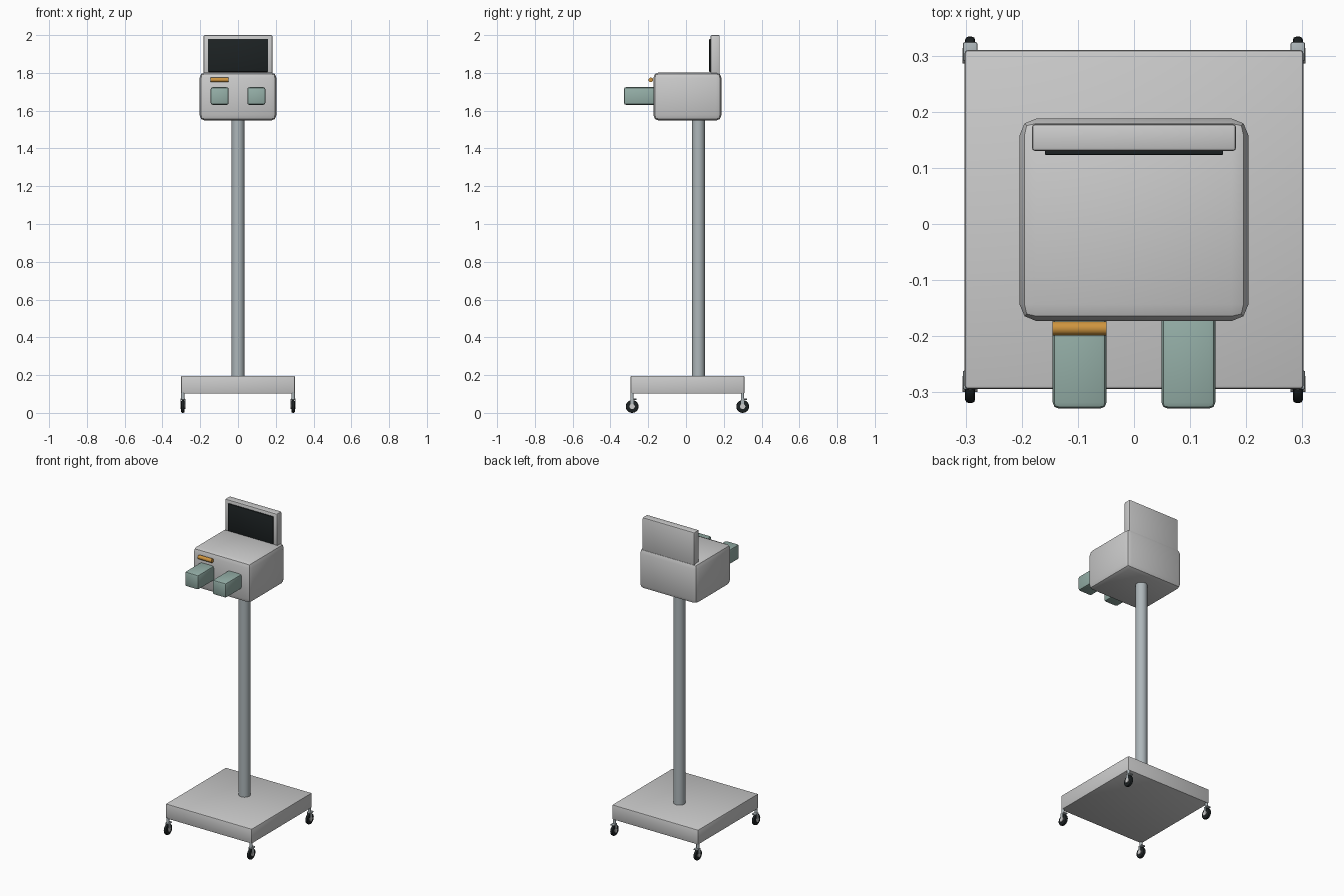
import bpy
from math import radians, pi

if "Cube" in bpy.data.objects:
    bpy.data.objects.remove(bpy.data.objects["Cube"])


def material(name, rgb):
    m = bpy.data.materials.new(name)
    m.diffuse_color = (*rgb, 1)
    m.use_nodes = True
    m.node_tree.nodes["Principled BSDF"].inputs["Base Color"].default_value = m.diffuse_color
    return m


GREEN = material("sage", (0.30, 0.43, 0.39))
BLACK = material("black", (0.012, 0.016, 0.017))
ORANGE = material("orange", (0.62, 0.30, 0.05))
STEEL = material("steel", (0.42, 0.47, 0.49))


def finish(ob, name, mat, bevel, segments, smooth):
    ob.name = name
    if mat:
        ob.data.materials.append(mat)
    if bevel:
        mod = ob.modifiers.new("Bevel", 'BEVEL')
        mod.width = bevel
        mod.segments = segments
        mod.limit_method = 'ANGLE'
        bpy.ops.object.modifier_apply(modifier="Bevel")
    if smooth:
        bpy.ops.object.shade_smooth_by_angle(angle=radians(smooth))
    return ob


def box(name, x, y, z, mat=None, bevel=0, segments=2, smooth=40):
    """Box from (min, max) ranges."""
    bpy.ops.mesh.primitive_cube_add(size=1)
    ob = bpy.context.object
    ob.location = [(a + b) / 2 for a, b in (x, y, z)]
    ob.scale = [b - a for a, b in (x, y, z)]
    bpy.ops.object.transform_apply(location=True, rotation=False, scale=True)
    return finish(ob, name, mat, bevel, segments, smooth)


def rod(name, centre, radius, length, axis='Z', sides=32, mat=None, bevel=0, segments=2, smooth=40):
    rot = (0, pi / 2, 0) if axis == 'X' else (0, 0, 0)
    bpy.ops.mesh.primitive_cylinder_add(vertices=sides, radius=radius, depth=length,
                                        location=centre, rotation=rot)
    return finish(bpy.context.object, name, mat, bevel, segments, smooth)


# Base plate and pole
box("base", (-0.302, 0.302), (-0.294, 0.31), (0.102, 0.196), bevel=0.006)
rod("pole", (0, 0.066, 0.875), 0.034, 1.39, mat=STEEL)

# Casters: stem, fork, tyre and hub at each corner
for side, x in (("left", -0.292), ("right", 0.292)):
    for end, y in (("front", -0.278), ("rear", 0.307)):
        tag = f"{end}_{side}"
        wy = y - 0.007
        rod(f"caster_stem_{tag}", (x, y - 0.008, 0.09), 0.009, 0.04, sides=16, mat=STEEL)
        box(f"fork_top_{tag}", (x - 0.013, x + 0.013), (y - 0.017, y + 0.017),
            (0.069, 0.077), mat=STEEL, bevel=0.003)
        for s in (-1, 1):
            cx = x + s * 0.0115
            box(f"fork_arm_{tag}", (cx - 0.0015, cx + 0.0015), (wy - 0.008, wy + 0.008),
                (0.026, 0.071), mat=STEEL)
        rod(f"tyre_{tag}", (x, wy, 0.034), 0.034, 0.018, 'X', 24, BLACK, 0.006)
        rod(f"hub_{tag}", (x, wy, 0.034), 0.014, 0.027, 'X', 16)

# Head housing
box("head_housing", (-0.204, 0.204), (-0.173, 0.188), (1.547, 1.803), bevel=0.03)

# Display standing on the back of the head
box("display_frame", (-0.182, 0.182), (0.13, 0.178), (1.78, 2.0), bevel=0.006)
box("display_screen", (-0.159, 0.159), (0.123, 0.135), (1.806, 1.979), BLACK, bevel=0.002)

# Two eyepieces
for side, x in (("left", -0.097), ("right", 0.097)):
    box(f"eyepiece_{side}", (x - 0.048, x + 0.048), (-0.329, -0.14), (1.631, 1.724),
        GREEN, bevel=0.011)

# Orange bar above the left eyepiece
rod("orange_bar", (-0.097, -0.186, 1.763), 0.0125, 0.096, 'X', 12, ORANGE)
